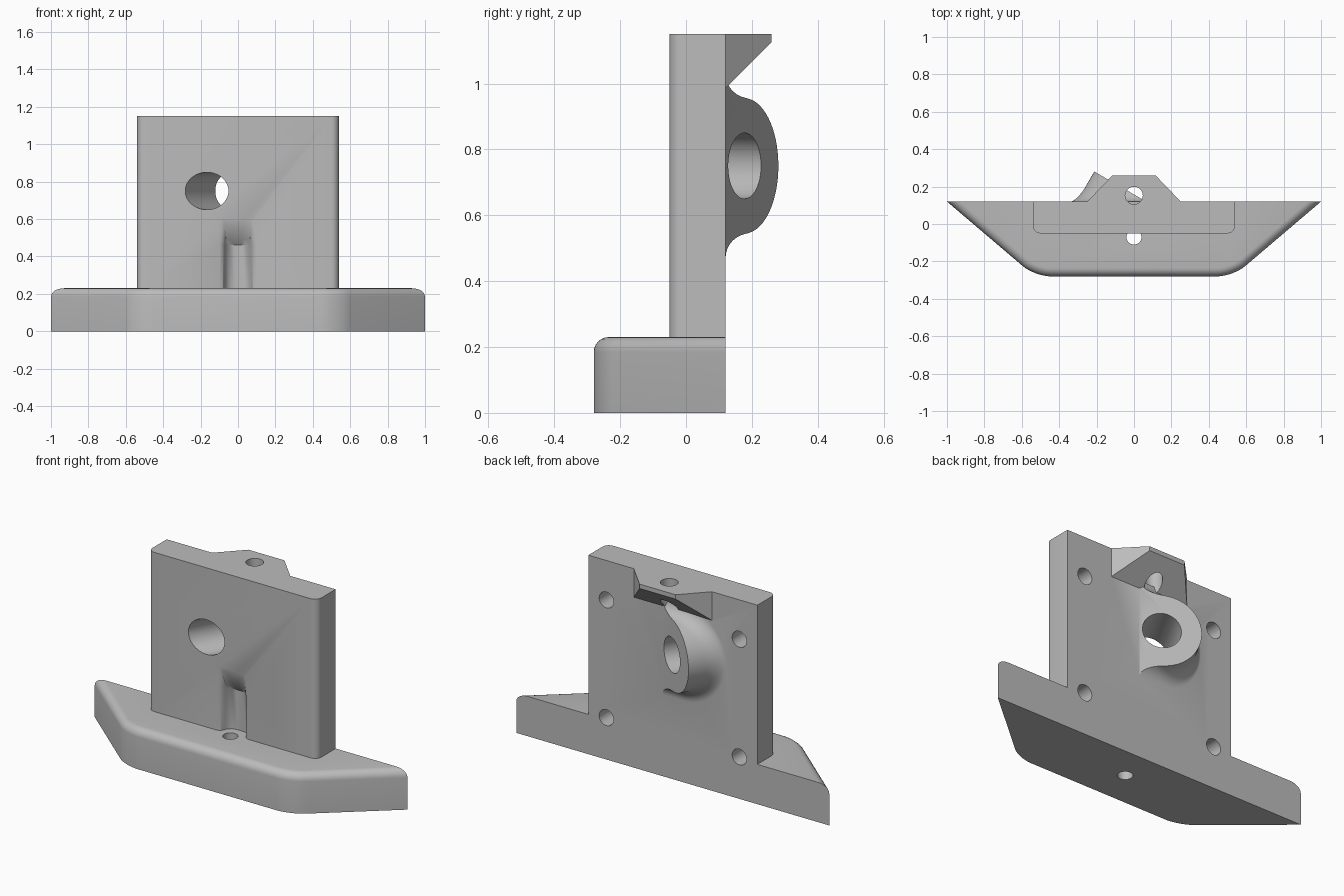
import bpy, bmesh, math
from mathutils import Vector, Matrix

cube = bpy.data.objects.get("Cube")
if cube:
    bpy.data.objects.remove(cube, do_unlink=True)

grey = bpy.data.materials.new("plain_grey")
grey.use_nodes = True
colour = (0.5, 0.5, 0.5, 1)
grey.diffuse_color = colour
grey.node_tree.nodes["Principled BSDF"].inputs["Base Color"].default_value = colour

BACK, FRONT, DECK, TOP = 0.12, -0.05, 0.23, 1.15
AXIS = Vector((0.5, math.sqrt(0.75), 0))     # slanted bore direction
FACE = Vector((-0.035, 0.178, 0.75))         # centre of the bore's end face


def make(name, bm):
    bmesh.ops.recalc_face_normals(bm, faces=bm.faces)
    mesh = bpy.data.meshes.new(name)
    bm.to_mesh(mesh)
    bm.free()
    ob = bpy.data.objects.new(name, mesh)
    bpy.context.collection.objects.link(ob)
    mesh.materials.append(grey)
    return ob


def loft(rings):
    """Skin equal rings of points and cap both ends."""
    bm = bmesh.new()
    rows = [[bm.verts.new(p) for p in ring] for ring in rings]
    for a, b in zip(rows, rows[1:]):
        for i in range(len(a)):
            j = (i + 1) % len(a)
            bm.faces.new((a[i], a[j], b[j], b[i]))
    bm.faces.new(rows[0])
    bm.faces.new(rows[-1])
    bmesh.ops.recalc_face_normals(bm, faces=bm.faces)
    return bm


def prism(outline, z0, z1):
    return loft([[(x, y, z) for x, y in outline] for z in (z0, z1)])


def trim(bm, point, normal):
    """Slice off everything on the normal side and cap the cut."""
    geom = bm.verts[:] + bm.edges[:] + bm.faces[:]
    cut = bmesh.ops.bisect_plane(bm, geom=geom, plane_co=point, plane_no=normal,
                                 clear_outer=True)["geom_cut"]
    edges = [e for e in cut if isinstance(e, bmesh.types.BMEdge)]
    bmesh.ops.holes_fill(bm, edges=edges, sides=0)


def bevel(bm, test, width, segments):
    edges = [e for e in bm.edges if test(*(v.co for v in e.verts))]
    bmesh.ops.bevel(bm, geom=edges, offset=width, segments=segments,
                    profile=0.5, affect='EDGES', clamp_overlap=True)


def drill(name, centre, direction, radius, length):
    bm = bmesh.new()
    turn = Vector(direction).to_track_quat('Z', 'Y').to_matrix().to_4x4()
    bmesh.ops.create_cone(bm, cap_ends=True, segments=48, radius1=radius,
                          radius2=radius, depth=length,
                          matrix=Matrix.Translation(centre) @ turn)
    return make(name, bm)


def combine(ob, steps):
    """Run boolean steps and bake the result."""
    for op, other in steps:
        mod = ob.modifiers.new(op.lower(), 'BOOLEAN')
        mod.operation, mod.object, mod.solver = op, other, 'EXACT'
    bpy.context.view_layer.update()
    graph = bpy.context.evaluated_depsgraph_get()
    baked = bpy.data.meshes.new_from_object(ob.evaluated_get(graph))
    ob.modifiers.clear()
    ob.data = baked
    baked.materials.clear()
    baked.materials.append(grey)


def vertical(a, b):
    return abs(a.z - b.z) > 0.1


# Foot: trapezoid with rounded front corners and a rounded top rim
bm = prism([(-1, BACK), (-0.53, -0.28), (0.53, -0.28), (1, BACK)], 0, DECK)
bevel(bm, lambda a, b: vertical(a, b) and a.y < 0, 0.085, 8)
bevel(bm, lambda a, b: min(a.z, b.z) > DECK - 0.001 and min(a.y, b.y) < BACK - 0.01,
      0.045, 6)
foot = make("foot", bm)

# Upright plate with rounded front corners
bm = prism([(-0.54, BACK), (-0.54, FRONT), (0.54, FRONT), (0.54, BACK)], DECK, TOP)
bevel(bm, lambda a, b: vertical(a, b) and a.y < 0, 0.04, 6)
plate = make("upright_plate", bm)

# Top lug with a sloped underside
bm = prism([(-0.25, 0.06), (-0.25, BACK), (-0.115, 0.26), (0.115, 0.26),
            (0.25, BACK), (0.25, 0.06)], 0.8, TOP)
trim(bm, (0, BACK, 0.985), (0, 1, -1))
lug = make("top_lug", bm)

# Slanted boss flaring into the plate
FILLET, RADIUS = 0.075, 0.205


def boss_ring(y, grow):
    cx = FACE.x + (y - FACE.y) * AXIS.x / AXIS.y
    a, b = RADIUS / AXIS.y + grow * 0.45, RADIUS + grow
    arc = [math.radians(90 + 180 * i / 32) for i in range(33)]
    ring = [(cx + a * math.cos(t), y, FACE.z + b * math.sin(t)) for t in arc]
    return ring + [(cx + 0.4, y, FACE.z - b), (cx + 0.4, y, FACE.z + b)]


rings = [boss_ring(0.06, FILLET)]
for i in range(9):
    t = math.pi / 2 * i / 8
    rings.append(boss_ring(BACK + FILLET * (1 - math.cos(t)), FILLET * (1 - math.sin(t))))
rings.append(boss_ring(0.45, 0))
bm = loft(rings)
trim(bm, FACE, AXIS)
boss = make("slanted_boss", bm)

# Screw relief: rounded groove fading out up the plate front
half = [(0.1, 0), (0.08, 0.01), (0.071, 0.025), (0.065, 0.042), (0.045, 0.06), (0.02, 0.066)]
profile = half + [(-x, d) for x, d in reversed(half)]
rings = []
for z, deep, wide in [(0.1, 1, 1), (0.46, 1, 1), (0.49, 0.65, 1), (0.54, 0.28, 1.03),
                      (0.6, -0.03, 1.06)]:
    ring = [(x * wide, FRONT + d * deep - (0.001 if d == 0 else 0), z) for x, d in profile]
    rings.append(ring + [(-0.1 * wide, -0.2, z), (0.1 * wide, -0.2, z)])
relief = make("relief_cutter", loft(rings))

# Holes
bore = drill("bore_cutter", FACE, AXIS, 0.1, 1.2)
lug_hole = drill("lug_hole_cutter", (0, 0.152, 1.115), (0, 0, 1), 0.047, 0.3)
foot_hole = drill("foot_hole_cutter", (0, -0.07, 0.1), (0, 0, 1), 0.04, 0.5)
pins = [drill("pin_hole_cutter", (x, BACK, z), (0, 1, 0), 0.046, 0.22)
        for x in (-0.425, 0.425) for z in (0.242, 0.922)]

combine(lug, [('DIFFERENCE', lug_hole)])
combine(plate, [('DIFFERENCE', lug_hole), ('UNION', lug), ('UNION', boss),
                ('DIFFERENCE', bore), ('DIFFERENCE', relief)]
        + [('DIFFERENCE', p) for p in pins])
combine(foot, [('DIFFERENCE', foot_hole)] + [('DIFFERENCE', p) for p in pins])

for helper in [lug, boss, relief, bore, lug_hole, foot_hole] + pins:
    bpy.data.objects.remove(helper, do_unlink=True)

# Smooth curved walls, keep hard edges
bpy.ops.object.select_all(action='DESELECT')
for ob in (foot, plate):
    ob.select_set(True)
bpy.context.view_layer.objects.active = plate
bpy.ops.object.shade_smooth_by_angle(angle=math.radians(30))
